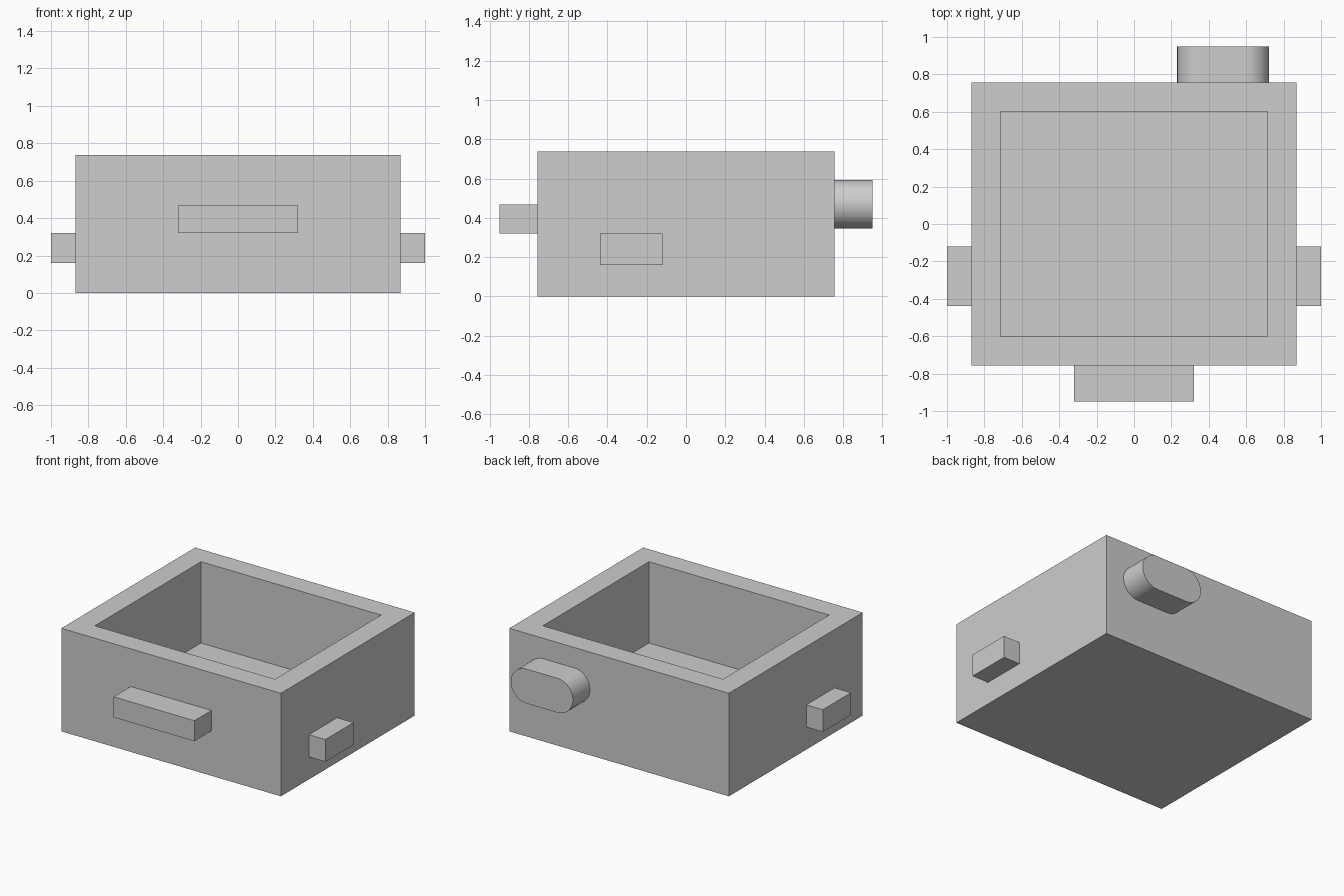
import bpy, bmesh, math
from mathutils import Vector

cube = bpy.data.objects.get("Cube")
if cube:
    bpy.data.objects.remove(cube, do_unlink=True)

grey = bpy.data.materials.new("mid_grey")
grey.use_nodes = True
colour = (0.61, 0.61, 0.61, 1)
grey.diffuse_color = colour
grey.node_tree.nodes["Principled BSDF"].inputs["Base Color"].default_value = colour

HALF_X, HALF_Y, HEIGHT = 0.87, 0.757, 0.738
WALL = 0.156
SINK = 0.01  # how far attachments sit inside the wall


def finish(name, bm):
    bmesh.ops.recalc_face_normals(bm, faces=bm.faces)
    mesh = bpy.data.meshes.new(name)
    bm.to_mesh(mesh)
    bm.free()
    mesh.materials.append(grey)
    obj = bpy.data.objects.new(name, mesh)
    bpy.context.collection.objects.link(obj)
    return obj


def box_mesh(low, high):
    low, high = Vector(low), Vector(high)
    bm = bmesh.new()
    bmesh.ops.create_cube(bm, size=1)
    bmesh.ops.scale(bm, vec=high - low, verts=bm.verts)
    bmesh.ops.translate(bm, vec=(low + high) / 2, verts=bm.verts)
    return bm


# Open box: inset the top face, then push it down to form the cavity
bm = box_mesh((-HALF_X, -HALF_Y, 0), (HALF_X, HALF_Y, HEIGHT))
top = max(bm.faces, key=lambda f: f.calc_center_median().z)
bmesh.ops.inset_region(bm, faces=[top], thickness=WALL, use_even_offset=True)
floor = bmesh.ops.extrude_discrete_faces(bm, faces=[top])["faces"][0]
bmesh.ops.translate(bm, vec=(0, 0, WALL - HEIGHT), verts=floor.verts)
finish("open_box", bm)

# Front handle bar
finish("front_handle", box_mesh((-0.32, -0.95, 0.321), (0.32, SINK - HALF_Y, 0.468)))

# Matching side handles
for name, side in (("left_handle", 1), ("right_handle", -1)):
    xs = sorted((side * (HALF_X - SINK), side))
    finish(name, box_mesh((xs[0], -0.439, 0.161), (xs[1], -0.12, 0.32)))

# Rounded peg on the back: an oblong profile pushed outwards
RADIUS, STEPS = 0.123, 24
bm = bmesh.new()
profile = []
for centre, start in ((0.6, -math.pi / 2), (0.354, math.pi / 2)):
    for i in range(STEPS + 1):
        a = start + math.pi * i / STEPS
        profile.append(bm.verts.new((centre + RADIUS * math.cos(a), HALF_Y - SINK,
                                     0.469 + RADIUS * math.sin(a))))
face = bm.faces.new(profile)
ends = bmesh.ops.extrude_face_region(bm, geom=[face], use_keep_orig=True)["geom"]
bmesh.ops.translate(bm, vec=(0, 0.95 - HALF_Y + SINK, 0),
                    verts=[v for v in ends if isinstance(v, bmesh.types.BMVert)])
peg = finish("back_peg", bm)
bpy.ops.object.select_all(action="DESELECT")
peg.select_set(True)
bpy.context.view_layer.objects.active = peg
bpy.ops.object.shade_smooth_by_angle(angle=math.radians(30))
